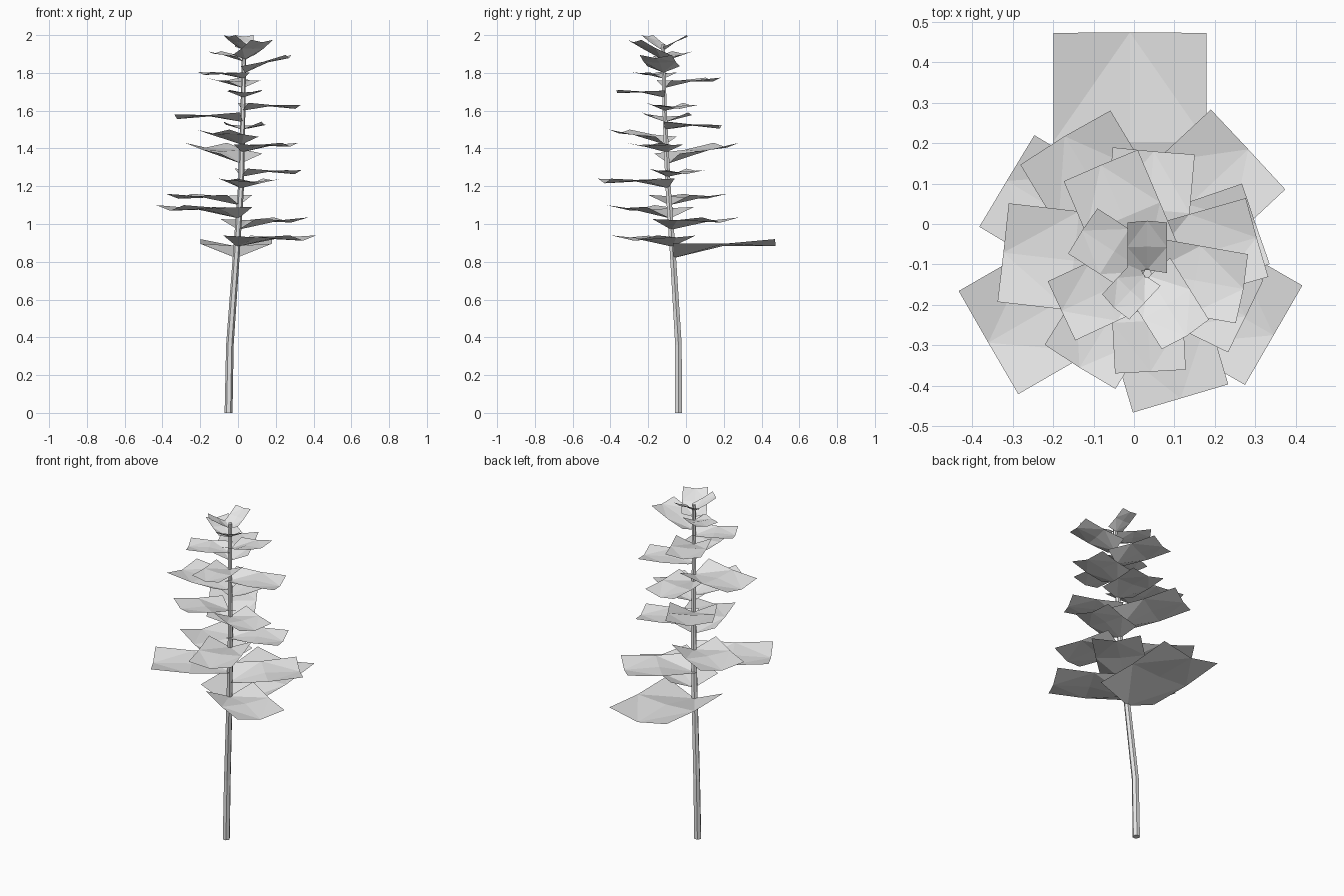
import bpy, bmesh, math
from mathutils import Vector

if "Cube" in bpy.data.objects:
    bpy.data.objects.remove(bpy.data.objects["Cube"], do_unlink=True)

grey = bpy.data.materials.new("pale_grey")
grey.use_nodes = True
colour = (0.8, 0.8, 0.8, 1)
grey.diffuse_color = colour
grey.node_tree.nodes["Principled BSDF"].inputs["Base Color"].default_value = colour


def finish(bm, name):
    mesh = bpy.data.meshes.new(name)
    bm.to_mesh(mesh)
    bm.free()
    mesh.materials.append(grey)
    bpy.context.collection.objects.link(bpy.data.objects.new(name, mesh))


# Trunk centre line: x, y, z, radius
PATH = [(-.05, -.04, 0, .021), (-.043, -.04, .36, .02), (-.008, -.07, .85, .018),
        (.016, -.095, 1.2, .016), (.026, -.113, 1.6, .013), (.033, -.122, 1.95, .011)]


def trunk_point(z):
    for a, b in zip(PATH, PATH[1:]):
        if z <= b[2]:
            break
    return Vector(a[:3]).lerp(Vector(b[:3]), (z - a[2]) / (b[2] - a[2]))


def build_trunk(sides=6):
    bm = bmesh.new()
    rings = []
    for x, y, z, r in PATH:
        angles = [math.tau * i / sides for i in range(sides)]
        rings.append([bm.verts.new((x + r * math.cos(t), y + r * math.sin(t), z)) for t in angles])
    for low, high in zip(rings, rings[1:]):
        for i in range(sides):
            j = (i + 1) % sides
            bm.faces.new((low[i], low[j], high[j], high[i]))
    bm.faces.new(rings[0][::-1])
    bm.faces.new(rings[-1])
    finish(bm, "trunk")


# Branch: a creased sheet, folded down along its centre at both ends
def build_branch(name, base_z, azimuth, reach, tip_z):
    drop = 0.145 * reach
    rise = tip_z - base_z - drop
    length = math.hypot(reach, rise)
    t = math.radians(azimuth)
    along = Vector((reach * math.cos(t), reach * math.sin(t), rise)) / length
    side = Vector((-math.sin(t), math.cos(t), 0))
    up = along.cross(side)
    root = trunk_point(base_z) + Vector((0, 0, drop))
    sag = {(0, 0): drop, (1, 0): 0.045 * length, (2, 0): 0.07 * length}
    bm = bmesh.new()
    v = {}
    for row in range(3):
        for col in (-1, 0, 1):
            low = sag.get((row, col), 0.025 * length if row == 1 else 0)
            v[row, col] = bm.verts.new(root + along * (length * row / 2)
                                       + side * (0.35 * length * col) - up * low)
    for col in (-1, 1):
        for end in (0, 2):
            corner, mid, centre, tip = v[end, col], v[1, col], v[1, 0], v[end, 0]
            for tri in ((corner, mid, tip), (mid, centre, tip)):
                face = bm.faces.new(tri)
                face.normal_update()
                if face.normal.z < 0:
                    face.normal_flip()
    finish(bm, name)


# Branches from bottom to top: root height, azimuth, reach, tip height
BRANCHES = [
    (.82, 90, .54, .92), (.88, -30, .405, .94), (.97, 43, .385, 1.035),
    (1.03, 210, .42, 1.10), (1.10, 149, .377, 1.16), (1.19, -73.5, .351, 1.24),
    (1.25, 19, .3, 1.285), (1.32, 121, .366, 1.43), (1.38, -26, .284, 1.43),
    (1.42, 238, .292, 1.50), (1.50, 85, .29, 1.525), (1.54, 173.5, .35, 1.58),
    (1.60, 16, .289, 1.63), (1.67, -87, .25, 1.71), (1.72, 113, .283, 1.775),
    (1.77, 205, .23, 1.805), (1.80, -10, .24, 1.895), (1.86, 147, .188, 1.915),
    (1.87, -58, .18, 1.975), (1.92, 227, .114, 2), (1.92, 90, .125, 2)]

build_trunk()
for number, spec in enumerate(BRANCHES, 1):
    build_branch(f"branch_{number}", *spec)
